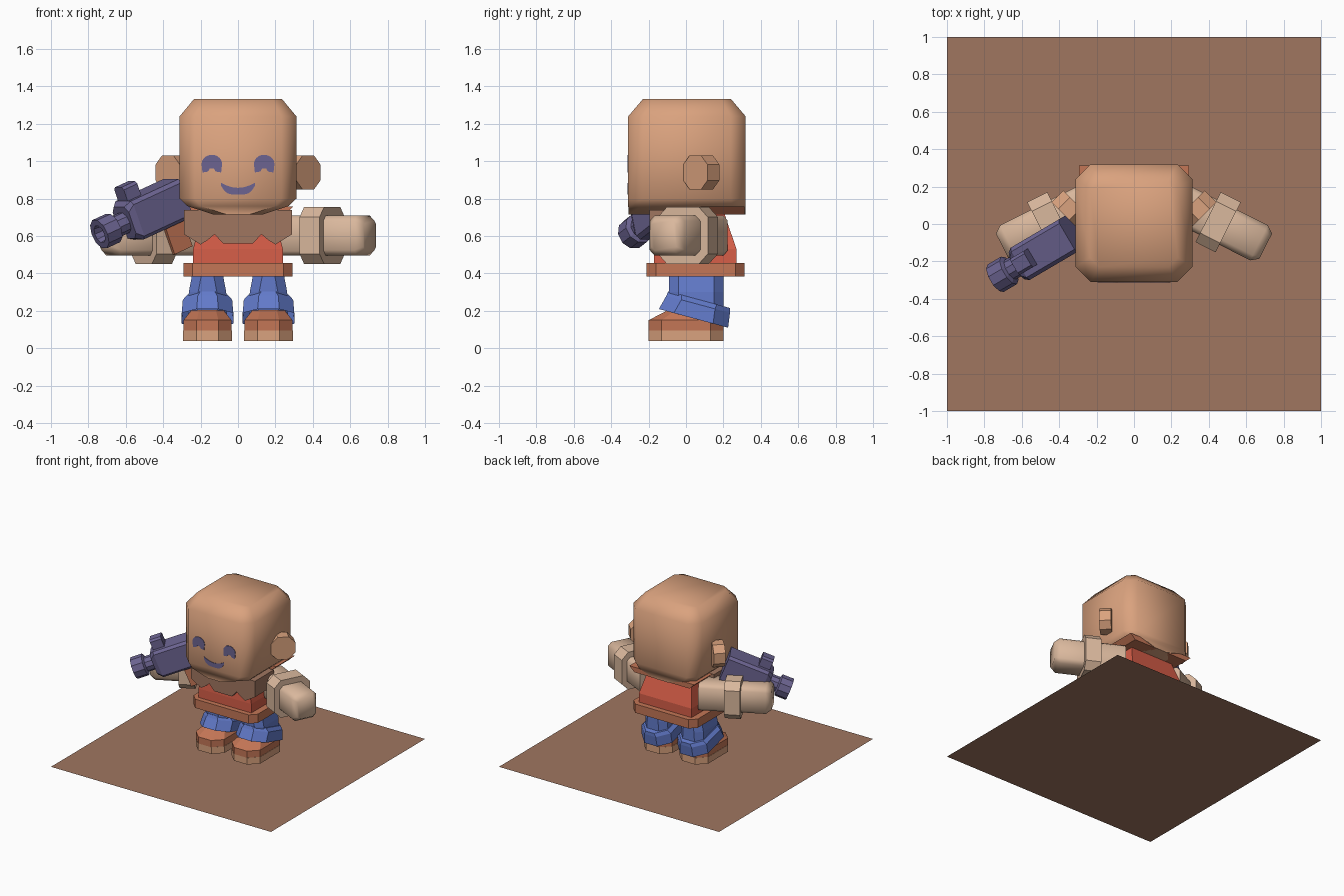
import bpy, bmesh, math
from mathutils import Vector, Matrix

if "Cube" in bpy.data.objects:
    bpy.data.objects.remove(bpy.data.objects["Cube"])


def material(name, r, g, b):
    lin = [((c / 255 + 0.055) / 1.055) ** 2.4 for c in (r, g, b)] + [1]
    m = bpy.data.materials.new(name)
    m.use_nodes = True
    m.diffuse_color = lin
    m.node_tree.nodes["Principled BSDF"].inputs["Base Color"].default_value = lin
    return m


SKIN = material("skin", 218, 162, 126)
GLOVE = material("glove tan", 218, 184, 157)
RED = material("shirt red", 215, 94, 72)
LEATHER = material("leather orange", 196, 118, 86)
BROWN = material("dusty brown", 160, 118, 96)
BLUE = material("trouser blue", 98, 122, 202)
PURPLE = material("metal purple", 108, 100, 145)


def octagon(cx, cy, z, hx, hy, c, slope=0):
    """Rectangle with cut corners; slope tilts the ring along y."""
    pts = [(hx, hy - c), (hx - c, hy), (c - hx, hy), (-hx, hy - c),
           (-hx, c - hy), (c - hx, -hy), (hx - c, -hy), (hx, c - hy)]
    return [(cx + x, cy + y, z + slope * y) for x, y in pts]


def rect(cx, cy, z, hx, hy):
    return [(cx + a * hx, cy + b * hy, z) for a, b in ((1, 1), (-1, 1), (-1, -1), (1, -1))]


def loft(name, mat, rings, matrix=None, smooth=False, bottom=True, top=True):
    """Skin a stack of rings that all have the same point count."""
    bm = bmesh.new()
    vs = [[bm.verts.new(p) for p in ring] for ring in rings]
    n = len(vs[0])
    for a, b in zip(vs, vs[1:]):
        for i in range(n):
            j = (i + 1) % n
            bm.faces.new((a[i], a[j], b[j], b[i]))
    if bottom:
        bm.faces.new(vs[0][::-1])
    if top:
        bm.faces.new(vs[-1])
    if matrix:
        bm.transform(matrix)
    bmesh.ops.recalc_face_normals(bm, faces=bm.faces)
    me = bpy.data.meshes.new(name)
    bm.to_mesh(me)
    bm.free()
    me.materials.append(mat)
    ob = bpy.data.objects.new(name, me)
    bpy.context.collection.objects.link(ob)
    if smooth:
        bpy.ops.object.select_all(action="DESELECT")
        ob.select_set(True)
        bpy.context.view_layer.objects.active = ob
        bpy.ops.object.shade_smooth_by_angle(angle=math.radians(60))
    return ob


def plate(name, mat, outline, y0, y1):
    """Extrude an x-z outline between two depths."""
    return loft(name, mat, [[(x, y, z) for x, z in outline] for y in (y0, y1)])


def frame(origin, axis, up=(0, 0, 1)):
    """Matrix whose local z runs along axis and local y is as upright as possible."""
    z = Vector(axis).normalized()
    y = (Vector(up) - Vector(up).dot(z) * z).normalized()
    x = y.cross(z)
    m = Matrix((x, y, z)).transposed().to_4x4()
    m.translation = origin
    return m


def circle(r, z, n=10):
    return [(r * math.cos(i * math.tau / n), r * math.sin(i * math.tau / n), z) for i in range(n)]


# Ground sheet
loft("ground_sheet", BROWN, [rect(0, 0, 0, 1, 1)], bottom=False)

# Head, with narrowed chin and chamfered crown
loft("head", SKIN, [
    octagon(0, 0.005, 0.715, 0.13, 0.312, 0.07),
    octagon(0, 0.005, 0.76, 0.27, 0.314, 0.07),
    octagon(0, 0.005, 0.80, 0.312, 0.314, 0.08),
    octagon(0, 0.005, 1.24, 0.312, 0.314, 0.08),
    octagon(0, 0.005, 1.333, 0.235, 0.235, 0.05)], smooth=True)
loft("neck_flap", LEATHER, [rect(0, 0.195, 0.715, 0.25, 0.118), rect(0, 0.195, 0.757, 0.295, 0.118)])

# Painted face
arc = [math.radians(a) for a in range(0, 181, 20)]
for side, label in ((1, "left"), (-1, "right")):
    eye = [(side * 0.14 + 0.055 * math.cos(a), 0.985 + 0.05 * math.sin(a)) for a in arc]
    eye += [(side * 0.14 + dx, z) for dx, z in
            ((-0.05, 0.94), (-0.02, 0.945), (-0.012, 0.96), (0.012, 0.96), (0.02, 0.945), (0.05, 0.94))]
    plate(label + "_eye", PURPLE, eye, -0.306, -0.313)
steps = [i / 5 for i in range(-5, 6)]
smile = [(0.09 * k, 0.822 + 0.045 * k ** 4) for k in steps]
smile += [(0.09 * k, 0.858 + 0.027 * k * k) for k in reversed(steps)]
plate("mouth", PURPLE, smile, -0.306, -0.313)

# Shirt, ragged scarf and belt
loft("shirt", RED, [rect(0, 0.05, 0.44, 0.24, 0.22), rect(0, 0.05, 0.53, 0.24, 0.22),
                    rect(0, 0.025, 0.735, 0.19, 0.175)])
half = [(0, 0.56), (0.08, 0.56), (0.125, 0.61), (0.16, 0.58), (0.2, 0.555), (0.29, 0.61), (0.29, 0.74)]
plate("scarf", BROWN, half + [(-x, z) for x, z in reversed(half[1:])], -0.195, 0.05)
loft("belt", LEATHER, [octagon(0, 0.052, z, 0.292, 0.262, 0.05) for z in (0.385, 0.457)])

for s, label in ((1, "left_"), (-1, "right_")):
    # Ear: a thick angled octagon
    r = 0.095
    ear = frame((s * 0.376, 0.05, 0.94), (s, -1, 0))
    loft(label + "ear", SKIN, [octagon(0, 0, z, 0.092, 0.092, 0.05) for z in (-0.09, 0)], ear)

    # Arm, cuff and mitten
    arm = frame((s * 0.45, 0.01, 0.603), (0.89 * s, -0.45, 0))
    loft(label + "sleeve", GLOVE, [octagon(0, 0, z, 0.105, 0.108, 0.025) for z in (-0.26, 0)],
         arm, smooth=True)
    loft(label + "cuff", GLOVE, [octagon(0, 0, z, 0.15, 0.153, 0.055) for z in (-0.06, 0.06)], arm)
    loft(label + "mitten", GLOVE, [
        octagon(0, 0, 0.05, 0.105, 0.108, 0.03), octagon(0, 0, 0.245, 0.105, 0.108, 0.03),
        octagon(0, 0, 0.285, 0.075, 0.08, 0.02)], arm, smooth=True)

    # Leg with tilted turn-up, open below
    x = s * 0.163
    loft(label + "leg", BLUE, [octagon(x, 0.055, 0.18, 0.105, 0.145, 0.05),
                               octagon(x, 0.055, 0.30, 0.1, 0.145, 0.05),
                               octagon(x, 0.055, 0.39, 0.083, 0.145, 0.05)])
    loft(label + "turn_up", BLUE, [
        octagon(x, 0.04, 0.16, 0.138, 0.185, 0.08, -0.27),
        octagon(x, 0.065, 0.235, 0.132, 0.17, 0.08, -0.27),
        octagon(x, 0.07, 0.26, 0.108, 0.165, 0.07, -0.27)], bottom=False)

    # Shoe and sole
    loft(label + "sole", SKIN, [octagon(x, 0, z, 0.13, 0.2, 0.07) for z in (0.04, 0.095)])
    loft(label + "shoe", LEATHER, [
        octagon(x, 0, 0.095, 0.128, 0.2, 0.07), octagon(x, 0, 0.15, 0.128, 0.2, 0.07),
        octagon(x, 0.045, 0.205, 0.085, 0.14, 0.04)])

# Blaster: local z runs from the muzzle back to the stock
gun = frame((-0.74, -0.29, 0.61), (0.80, 0.47, 0.37))
loft("blaster_muzzle", PURPLE, [circle(0.045, 0.05), circle(0.05, 0), circle(0.085, 0),
                                circle(0.085, 0.09), circle(0.06, 0.1), circle(0.06, 0.2)], gun)
loft("blaster_body", PURPLE, [octagon(0, 0, 0.165, 0.085, 0.09, 0.03),
                              octagon(0, 0, 0.2, 0.1, 0.11, 0.02),
                              octagon(0, 0, 0.52, 0.1, 0.11, 0.02)], gun)
loft("blaster_sight", PURPLE, [octagon(0, 0.135, z, 0.05, 0.055, 0.015) for z in (0.2, 0.29)], gun)
loft("blaster_grip", LEATHER, [rect(0, -0.14, z, 0.06, 0.12) for z in (0.36, 0.48)], gun)
